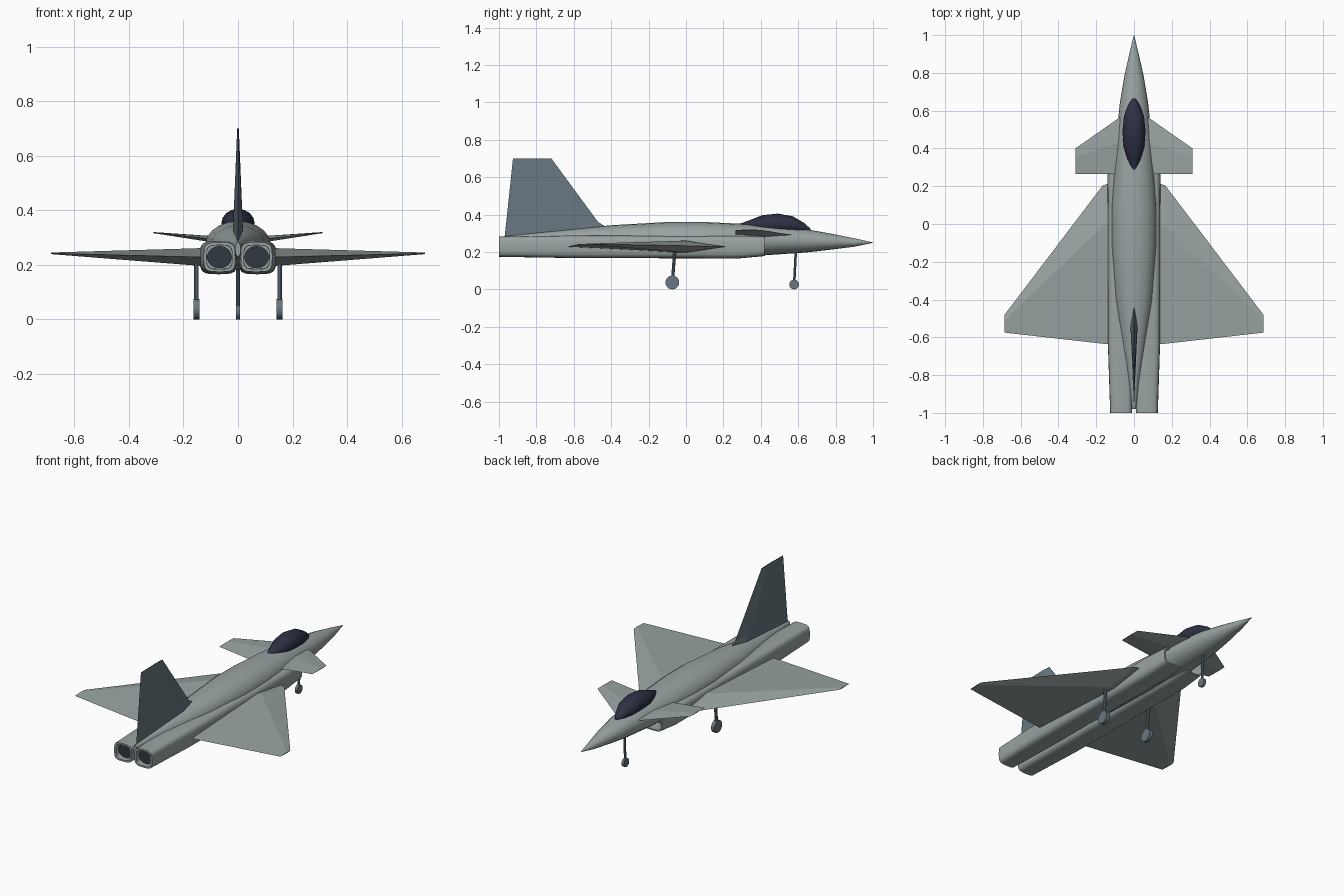
import bpy, bmesh, math
from math import sin, cos, pi
from mathutils import Vector

cube = bpy.data.objects.get("Cube")
if cube:
    bpy.data.objects.remove(cube)


def material(name, rgb):
    m = bpy.data.materials.new(name)
    m.use_nodes = True
    m.diffuse_color = (*rgb, 1)
    bsdf = m.node_tree.nodes["Principled BSDF"]
    bsdf.inputs["Base Color"].default_value = (*rgb, 1)
    bsdf.inputs["Roughness"].default_value = 0.6
    return m


HULL = material("light grey", (0.32, 0.37, 0.365))
SLATE = material("slate grey", (0.14, 0.185, 0.215))
GLASS = material("dark blue glass", (0.025, 0.03, 0.055))
SOOT = material("dark exhaust", (0.03, 0.04, 0.05))


def loft(name, rings, mat, smooth=True, last_cap=None):
    """Skin a list of rings, each with the same number of points, and cap both ends."""
    bm = bmesh.new()
    rows = [[bm.verts.new(p) for p in ring] for ring in rings]
    n = len(rows[0])
    for a, b in zip(rows, rows[1:]):
        for i in range(n):
            j = (i + 1) % n
            bm.faces.new((a[i], a[j], b[j], b[i]))
    bm.faces.new(rows[0])
    end = bm.faces.new(rows[-1])
    if last_cap:
        end.material_index = 1
    bmesh.ops.recalc_face_normals(bm, faces=bm.faces)
    me = bpy.data.meshes.new(name)
    bm.to_mesh(me)
    bm.free()
    me.materials.append(mat)
    if last_cap:
        me.materials.append(last_cap)
    ob = bpy.data.objects.new(name, me)
    bpy.context.collection.objects.link(ob)
    if smooth:
        bpy.ops.object.select_all(action="DESELECT")
        ob.select_set(True)
        bpy.context.view_layer.objects.active = ob
        bpy.ops.object.shade_smooth_by_angle(angle=math.radians(35))
    return ob


def oval(y, x, z, hw, hh, n=20, power=2):
    """Superellipse ring standing across the long axis."""
    pts = []
    for i in range(n):
        c, s = cos(2 * pi * i / n), sin(2 * pi * i / n)
        pts.append((x + hw * math.copysign(abs(c) ** (2 / power), c), y,
                    z + hh * math.copysign(abs(s) ** (2 / power), s)))
    return pts


def rod(name, a, b, r, mat, n=10):
    """Cylinder from a to b."""
    a, b = Vector(a), Vector(b)
    turn = (b - a).to_track_quat("Z", "Y")
    circle = [turn @ Vector((r * cos(2 * pi * i / n), r * sin(2 * pi * i / n), 0)) for i in range(n)]
    return loft(name, [[p + v for v in circle] for p in (a, b)], mat)


def blade(x, lead, ridge, trail, z, half):
    """Diamond section of a flying surface."""
    return [(x, lead, z), (x, ridge, z + half), (x, trail, z), (x, ridge, z - half)]


# Fuselage: y, half width, top, bottom
hull = [(1.0, 0.001, 0.251, 0.249), (0.9, 0.025, 0.273, 0.228), (0.78, 0.052, 0.297, 0.213),
        (0.64, 0.075, 0.322, 0.197), (0.42, 0.098, 0.345, 0.182), (0.1, 0.119, 0.36, 0.18),
        (-0.1, 0.12, 0.36, 0.185), (-0.4, 0.098, 0.343, 0.195), (-0.65, 0.06, 0.318, 0.21),
        (-0.85, 0.028, 0.297, 0.22), (-0.98, 0.01, 0.283, 0.23)]
loft("fuselage", [oval(y, 0, (t + b) / 2, w, (t - b) / 2) for y, w, t, b in hull], HULL)

# Canopy: y, half width, top, base
glass = [(0.665, 0.008, 0.325, 0.31), (0.63, 0.03, 0.356, 0.30), (0.57, 0.053, 0.391, 0.30),
         (0.49, 0.061, 0.405, 0.30), (0.41, 0.055, 0.397, 0.30), (0.34, 0.034, 0.37, 0.31),
         (0.285, 0.008, 0.35, 0.33)]
loft("canopy", [oval(y, 0, (t + b) / 2, w, (t - b) / 2, 16) for y, w, t, b in glass], GLASS)

# Tail fin, thickness across x: z, leading, ridge, trailing, half thickness
fin = [(0.28, -0.345, -0.5, -0.97, 0.02), (0.36, -0.47, -0.58, -0.961, 0.017),
       (0.70, -0.72, -0.78, -0.925, 0.003)]
loft("tail_fin", [[(0, a, z), (h, r, z), (0, t, z), (-h, r, z)] for z, a, r, t, h in fin],
     SLATE, smooth=False)

# Engine duct: y, centre x, centre z, half width, half height (inner lips at both ends)
duct = [(-0.95, 0.068, 0.228, 0.046, 0.043), (-1.0, 0.068, 0.228, 0.047, 0.044),
        (-1.0, 0.068, 0.228, 0.058, 0.054), (-0.64, 0.071, 0.228, 0.067, 0.06),
        (0.28, 0.071, 0.226, 0.069, 0.061), (0.42, 0.07, 0.23, 0.064, 0.052),
        (0.42, 0.07, 0.23, 0.056, 0.044), (0.34, 0.07, 0.23, 0.054, 0.042)]

for side, s in (("left", 1), ("right", -1)):
    loft(side + "_engine_duct", [oval(y, s * x, z, w, h, 24, 4) for y, x, z, w, h in duct],
         HULL, last_cap=SLATE)
    loft(side + "_exhaust", [oval(y, s * 0.068, 0.228, 0.046, 0.041, 16) for y in (-0.94, -0.975)],
         SOOT)

    # Main wing
    loft(side + "_wing", [blade(s * 0.11, 0.22, 0.0, -0.637, 0.228, 0.034),
                          blade(s * 0.165, 0.205, -0.01, -0.634, 0.229, 0.031),
                          blade(s * 0.685, -0.48, -0.51, -0.575, 0.242, 0.003)],
         HULL, smooth=False)

    # Foreplane
    loft(side + "_foreplane", [blade(s * 0.06, 0.575, 0.44, 0.265, 0.29, 0.013),
                               blade(s * 0.31, 0.40, 0.35, 0.265, 0.318, 0.002)],
         HULL, smooth=False)

    # Main landing gear
    rod(side + "_main_strut", (s * 0.153, -0.058, 0.23), (s * 0.153, -0.073, 0.037), 0.009, SLATE)
    rod(side + "_main_wheel", (s * 0.153 - 0.011, -0.073, 0.037),
        (s * 0.153 + 0.011, -0.073, 0.037), 0.037, SLATE, 20)

# Nose landing gear
rod("nose_strut", (0, 0.588, 0.22), (0, 0.578, 0.026), 0.007, SLATE)
rod("nose_wheel", (-0.008, 0.578, 0.026), (0.008, 0.578, 0.026), 0.026, SLATE, 20)
